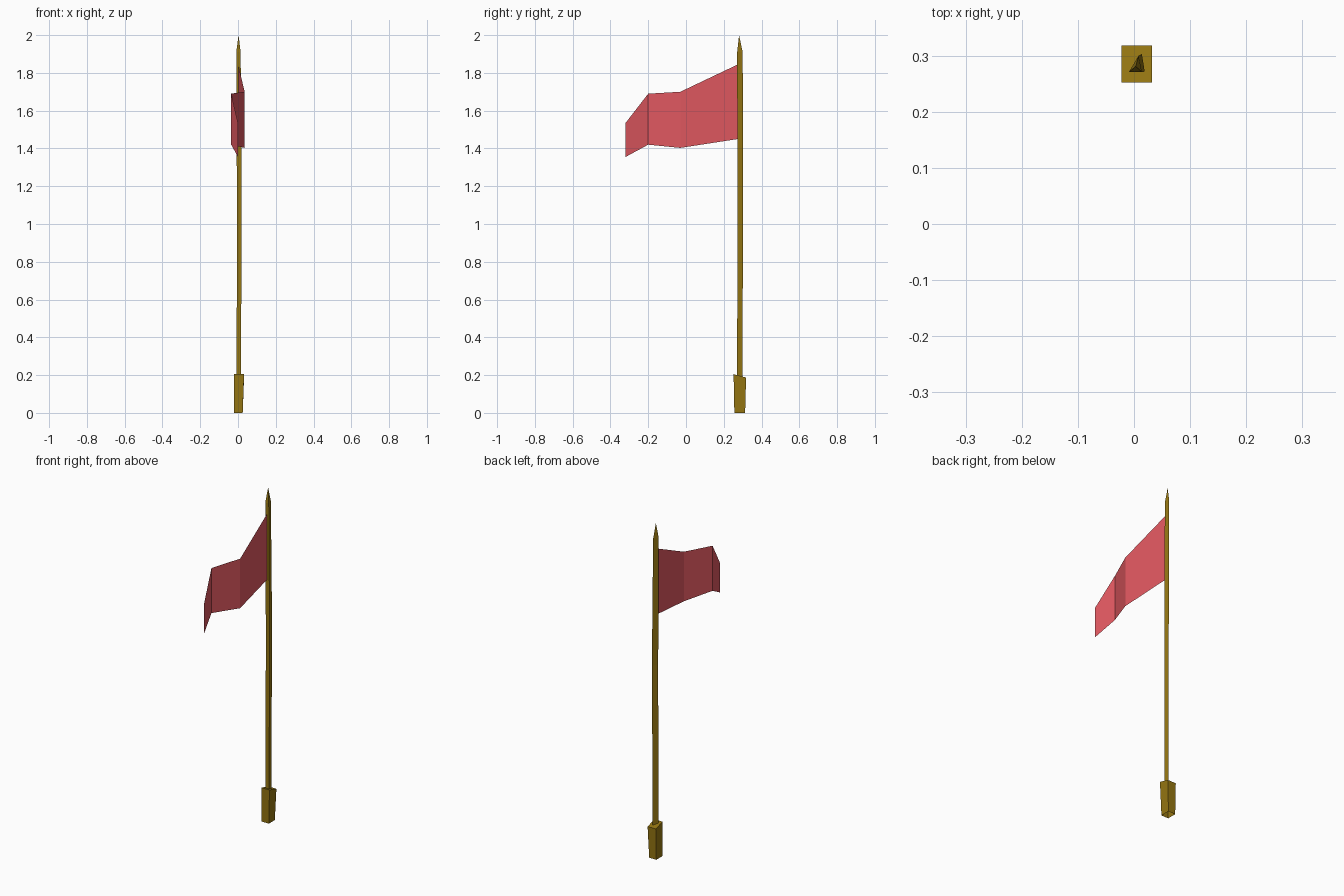
import bpy, bmesh

if "Cube" in bpy.data.objects:
    bpy.data.objects.remove(bpy.data.objects["Cube"])


def material(name, rgb):
    m = bpy.data.materials.new(name)
    m.diffuse_color = (*rgb, 1)
    m.use_nodes = True
    m.node_tree.nodes["Principled BSDF"].inputs["Base Color"].default_value = m.diffuse_color
    return m


def loft(name, rings, mat, closed=True, cap=False, tip=None):
    """Bridge a stack of matching point rows with flat quads."""
    bm = bmesh.new()
    rows = [[bm.verts.new(p) for p in r] for r in rings]
    n = len(rows[0])
    for a, b in zip(rows, rows[1:]):
        for i in range(n if closed else n - 1):
            j = (i + 1) % n
            bm.faces.new((a[i], a[j], b[j], b[i]))
    if cap:
        bm.faces.new(rows[-1])
    if tip:
        t = bm.verts.new(tip)
        for i in range(n):
            bm.faces.new((rows[-1][i], rows[-1][(i + 1) % n], t))
    if closed:
        bmesh.ops.recalc_face_normals(bm, faces=bm.faces)
    me = bpy.data.meshes.new(name)
    bm.to_mesh(me)
    bm.free()
    me.materials.append(mat)
    ob = bpy.data.objects.new(name, me)
    bpy.context.collection.objects.link(ob)
    return ob


def triangle(z, x0, x1, xb, y0, y1):
    return [(x0, y0, z), (x1, y0, z), (xb, y1, z)]


wood = material("wood", (0.30, 0.18, 0.006))
red = material("red_cloth", (0.76, 0.10, 0.12))

# Grip: slightly flared box, open underneath, top sloping to the back
loft("grip", [
    [(-0.022, 0.256, 0), (0.025, 0.256, 0), (0.025, 0.313, 0), (-0.022, 0.313, 0)],
    [(-0.022, 0.252, 0.205), (0.032, 0.252, 0.205), (0.032, 0.318, 0.187), (-0.022, 0.318, 0.187)],
], wood, cap=True)

# Pole: three-sided shaft with a pointed end
loft("pole", [
    triangle(0.19, -0.007, 0.016, 0.012, 0.271, 0.298),
    triangle(1.15, -0.006, 0.019, 0.014, 0.272, 0.303),
    triangle(1.91, -0.009, 0.014, 0.008, 0.271, 0.300),
], wood, tip=(0.003, 0.281, 2.0))

# Flag: folded single sheet; x, y, bottom z, top z of each fold
folds = [(0.001, 0.275, 1.45, 1.845), (0.035, -0.03, 1.403, 1.70),
         (-0.036, -0.20, 1.42, 1.69), (0.0, -0.32, 1.355, 1.535)]
loft("flag", [[(x, y, t), (x, y, b)] for x, y, b, t in folds], red, closed=False)
